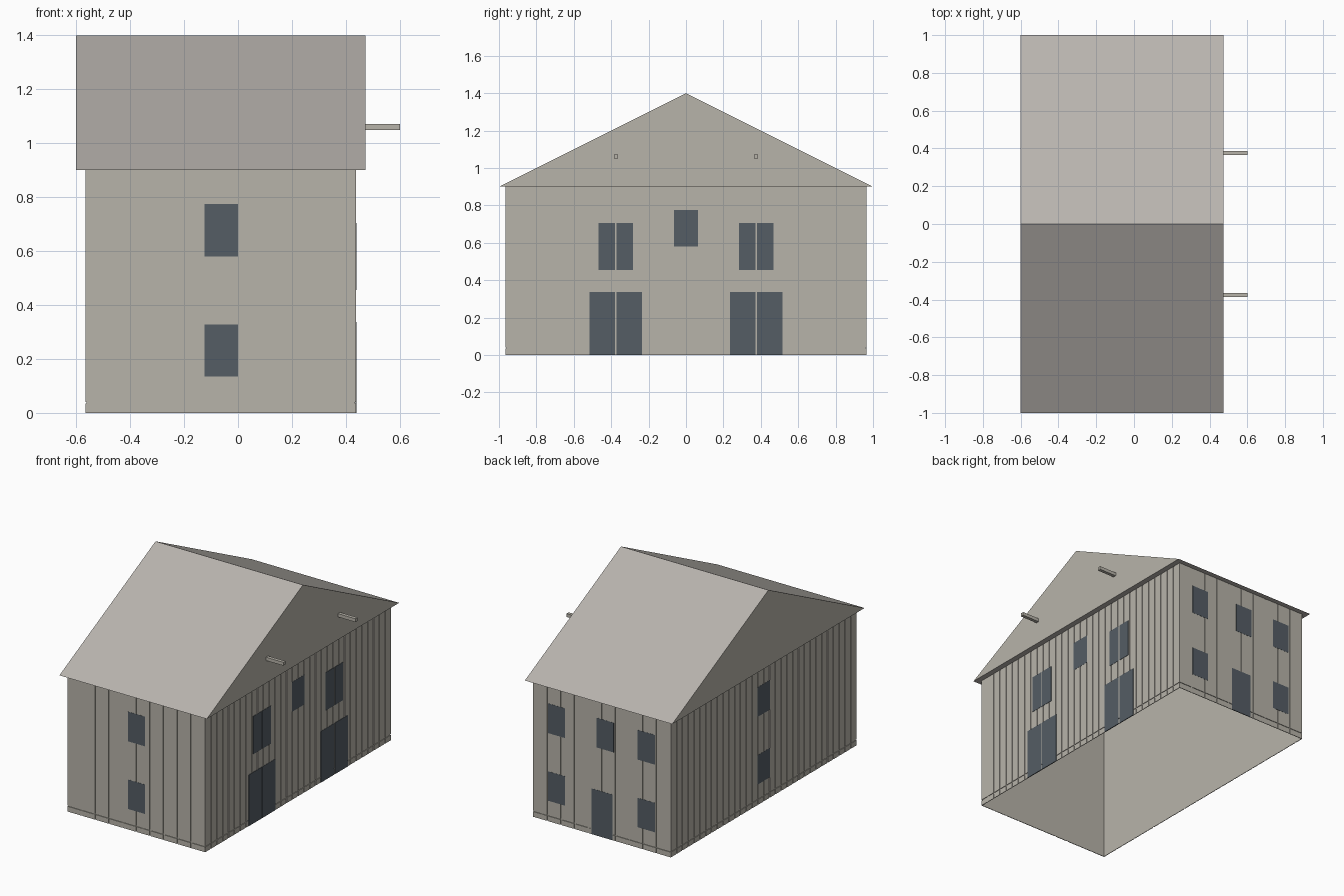
import bpy
import bmesh

cube = bpy.data.objects.get("Cube")
if cube:
    bpy.data.objects.remove(cube, do_unlink=True)


def make_material(name, rgb):
    mat = bpy.data.materials.new(name)
    mat.use_nodes = True
    mat.diffuse_color = (*rgb, 1)
    mat.node_tree.nodes["Principled BSDF"].inputs["Base Color"].default_value = (*rgb, 1)
    return mat


TIMBER = make_material("weathered timber", (0.478, 0.455, 0.4))
ROOFING = make_material("pale roofing", (0.48, 0.455, 0.423))
GLASS = make_material("slate blue panes", (0.09, 0.11, 0.13))


def finish(name, bm, mat):
    mesh = bpy.data.meshes.new(name)
    bm.to_mesh(mesh)
    bm.free()
    mesh.materials.append(mat)
    obj = bpy.data.objects.new(name, mesh)
    bpy.context.scene.collection.objects.link(obj)
    return obj


def add_box(bm, xs, ys, zs):
    verts = bmesh.ops.create_cube(bm, size=1)["verts"]
    for v in verts:
        for i, (lo, hi) in enumerate((xs, ys, zs)):
            v.co[i] = lo if v.co[i] < 0 else hi


def box(name, xs, ys, zs, mat):
    bm = bmesh.new()
    add_box(bm, xs, ys, zs)
    finish(name, bm, mat)


X0, X1, Y, EAVE, RIDGE = -0.565, 0.437, 0.965, 0.9, 1.4
DEPTH, GAP = 0.004, 0.007

# Hollow wall shell behind the siding, open to the ground
bm = bmesh.new()
add_box(bm, (X0 + DEPTH, X1 - DEPTH), (DEPTH - Y, Y - DEPTH), (0, EAVE))
ends = [f for f in bm.faces if abs(f.normal.z) > 0.5]
bmesh.ops.delete(bm, geom=ends, context="FACES_ONLY")
finish("wall_shell", bm, TIMBER)


def siding(name, axis, span, across, count):
    """Vertical boards with narrow gaps above a matching row of base boards."""
    bm = bmesh.new()
    pitch = (span[1] - span[0]) / count
    for i in range(count):
        lo = span[0] + i * pitch + (GAP / 2 if i else 0)
        hi = span[0] + (i + 1) * pitch - (GAP / 2 if i < count - 1 else 0)
        for zs in ((0, 0.034), (0.04, EAVE)):
            if axis == "x":
                add_box(bm, (lo, hi), across, zs)
            else:
                add_box(bm, across, (lo, hi), zs)
    finish(name, bm, TIMBER)


siding("left_siding", "y", (-Y, Y), (X1 - DEPTH, X1), 32)
siding("right_siding", "y", (-Y, Y), (X0, X0 + DEPTH), 32)
siding("front_siding", "x", (X0 + DEPTH, X1 - DEPTH), (-Y, DEPTH - Y), 10)
siding("back_siding", "x", (X0 + DEPTH, X1 - DEPTH), (Y - DEPTH, Y), 10)

# Gabled roof block: triangular profile extruded along x, with timber gables
bm = bmesh.new()
profile = [bm.verts.new((-0.6, y, z)) for y, z in ((-1, EAVE), (1, EAVE), (0, RIDGE))]
face = bm.faces.new(profile)
extruded = bmesh.ops.extrude_face_region(bm, geom=[face])["geom"]
bmesh.ops.translate(bm, vec=(1.073, 0, 0),
                    verts=[g for g in extruded if isinstance(g, bmesh.types.BMVert)])
bmesh.ops.recalc_face_normals(bm, faces=bm.faces)
for f in bm.faces:
    f.material_index = 1 if abs(f.normal.x) > 0.5 else 0
roof = finish("roof", bm, ROOFING)
roof.data.materials.append(TIMBER)

# Hoist beams on the gable
for side, y in (("front", -0.375), ("back", 0.375)):
    box(side + "_hoist_beam", (0.46, 0.6), (y - 0.011, y + 0.011), (1.05, 1.072), TIMBER)

# Windows and doors: thin plates on each wall
LOW, HIGH = (0.135, 0.328), (0.58, 0.775)


def plate(name, wall, span, zs, proud=0.001):
    at, out = {"left": (X1, 1), "right": (X0, -1), "front": (-Y, -1), "back": (Y, 1)}[wall]
    across = tuple(sorted((at - out * DEPTH / 2, at + out * proud)))
    if wall in ("left", "right"):
        box(name, across, span, zs, GLASS)
    else:
        box(name, span, across, zs, GLASS)


for level, zs in (("lower", LOW), ("upper", HIGH)):
    plate("front_window_" + level, "front", (-0.125, 0), zs)
    plate("right_window_" + level, "right", (-0.065, 0.065), zs)
    for side, x in (("left", 0.205), ("right", -0.45)):
        plate(f"back_{side}_window_{level}", "back", (x, x + 0.125), zs)
plate("back_window_middle", "back", (-0.15, -0.025), HIGH)
plate("back_door", "back", (-0.14, 0.01), (0, 0.3))
plate("left_window_middle", "left", (-0.065, 0.065), HIGH)

# Paired doors and loft hatches, mirrored front to back
for name, outer, inner, zs in (("door", 0.515, 0.235, (0, 0.337)),
                               ("loft_hatch", 0.467, 0.284, (0.455, 0.705))):
    for end, s in (("front", -1), ("back", 1)):
        for leaf, edges in (("inner", (inner, 0.372)), ("outer", (0.38, outer))):
            plate(f"left_{end}_{name}_{leaf}", "left",
                  tuple(sorted(s * v for v in edges)), zs, 0.002)
